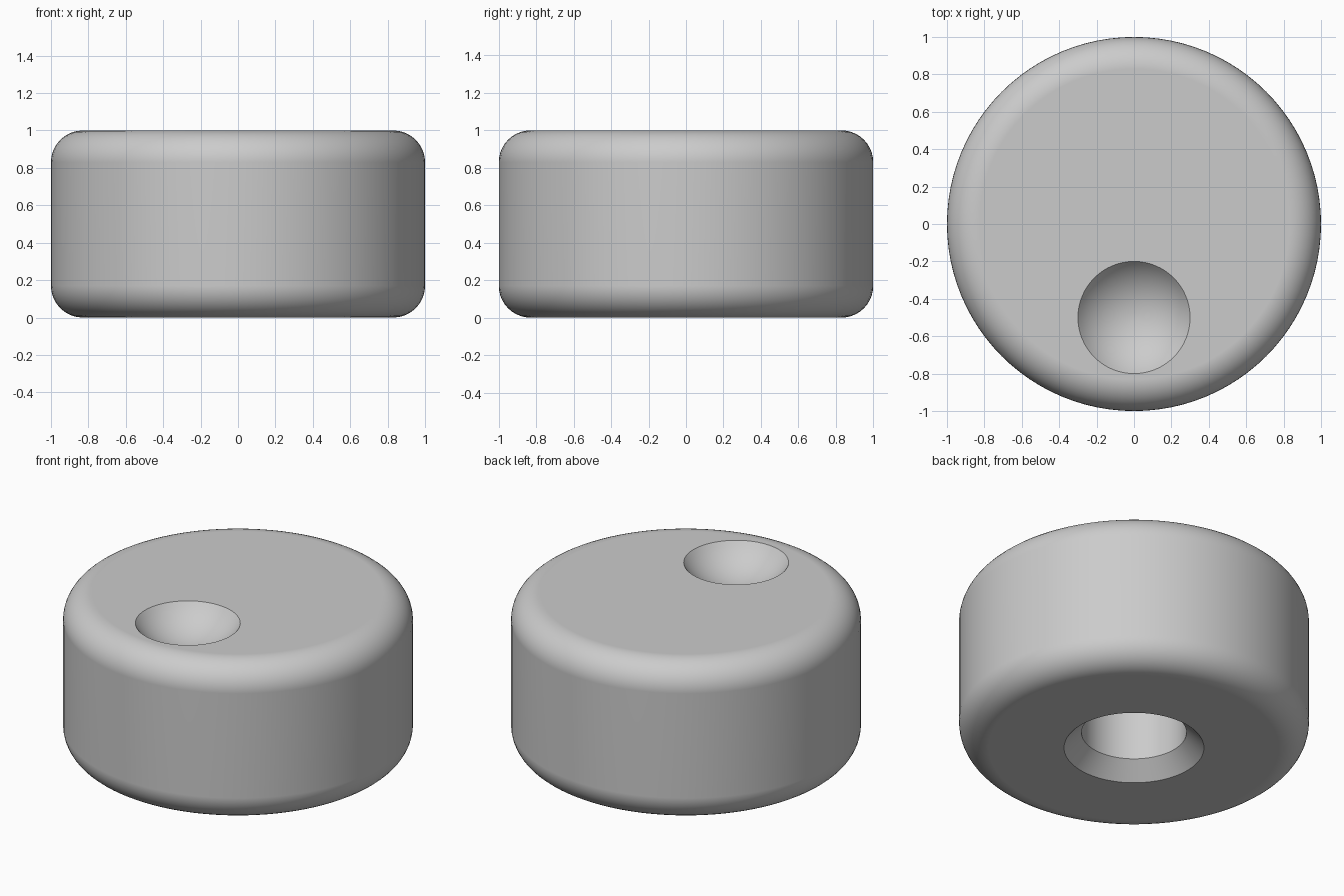
import bpy, bmesh, math
from mathutils import Vector, Matrix

cube = bpy.data.objects.get("Cube")
if cube:
    bpy.data.objects.remove(cube, do_unlink=True)

RADIUS, HEIGHT, FILLET = 1.0, 1.0, 0.17
BORE, CHAMFER, BORE_TOP = 0.3, 0.1, 0.6
DIMPLE_R, DIMPLE_DEPTH, DIMPLE_Y = 0.3, 0.15, -0.5


def make_object(name, bm):
    mesh = bpy.data.meshes.new(name)
    bm.to_mesh(mesh)
    bm.free()
    obj = bpy.data.objects.new(name, mesh)
    bpy.context.scene.collection.objects.link(obj)
    return obj


def fillet(cx, cz, start, steps=10):
    """Quarter-circle points, counter-clockwise from the start angle."""
    angles = [math.radians(start + 90 * i / steps) for i in range(steps + 1)]
    return [(cx + FILLET * math.cos(a), cz + FILLET * math.sin(a)) for a in angles]


def lathe(name, profile, segments):
    bm = bmesh.new()
    verts = [bm.verts.new((x, 0, z)) for x, z in profile]
    edges = [bm.edges.new(pair) for pair in zip(verts, verts[1:])]
    bmesh.ops.spin(bm, geom=verts + edges, axis=(0, 0, 1), cent=(0, 0, 0),
                   steps=segments, angle=math.tau, use_merge=True)
    bmesh.ops.remove_doubles(bm, verts=bm.verts, dist=1e-5)
    # Close the top and the bore ceiling with flat caps
    bmesh.ops.holes_fill(bm, edges=[e for e in bm.edges if e.is_boundary], sides=0)
    bmesh.ops.recalc_face_normals(bm, faces=bm.faces)
    return make_object(name, bm)


# Knob body with rounded rims and a chamfered bore from below
inner = RADIUS - FILLET
profile = [(BORE, BORE_TOP), (BORE, CHAMFER), (BORE + CHAMFER, 0)]
profile += fillet(inner, FILLET, -90) + fillet(inner, HEIGHT - FILLET, 0)
knob = lathe("knob_body", profile, 96)

# Spherical finger dimple in the top
ball_r = (DIMPLE_R ** 2 + DIMPLE_DEPTH ** 2) / (2 * DIMPLE_DEPTH)
bm = bmesh.new()
center = Vector((0, DIMPLE_Y, HEIGHT - DIMPLE_DEPTH + ball_r))
bmesh.ops.create_uvsphere(bm, u_segments=64, v_segments=48, radius=ball_r,
                          matrix=Matrix.Translation(center))
cutter = make_object("dimple_cutter", bm)
cutter.hide_render = True

grey = bpy.data.materials.new("grey plastic")
grey.use_nodes = True
colour = (0.6, 0.6, 0.6, 1)
grey.diffuse_color = colour
grey.node_tree.nodes["Principled BSDF"].inputs["Base Color"].default_value = colour
for obj in (knob, cutter):
    obj.data.materials.append(grey)

bpy.ops.object.select_all(action="DESELECT")
knob.select_set(True)
bpy.context.view_layer.objects.active = knob
cut = knob.modifiers.new("dimple", "BOOLEAN")
cut.operation = "DIFFERENCE"
cut.solver = "EXACT"
cut.object = cutter
bpy.ops.object.modifier_apply(modifier=cut.name)
bpy.data.objects.remove(cutter, do_unlink=True)

# Smooth rims, crisp edges at the bore and dimple
bpy.ops.object.shade_smooth_by_angle(angle=math.radians(30))
weighted = knob.modifiers.new("flat_caps", "WEIGHTED_NORMAL")
weighted.keep_sharp = True
